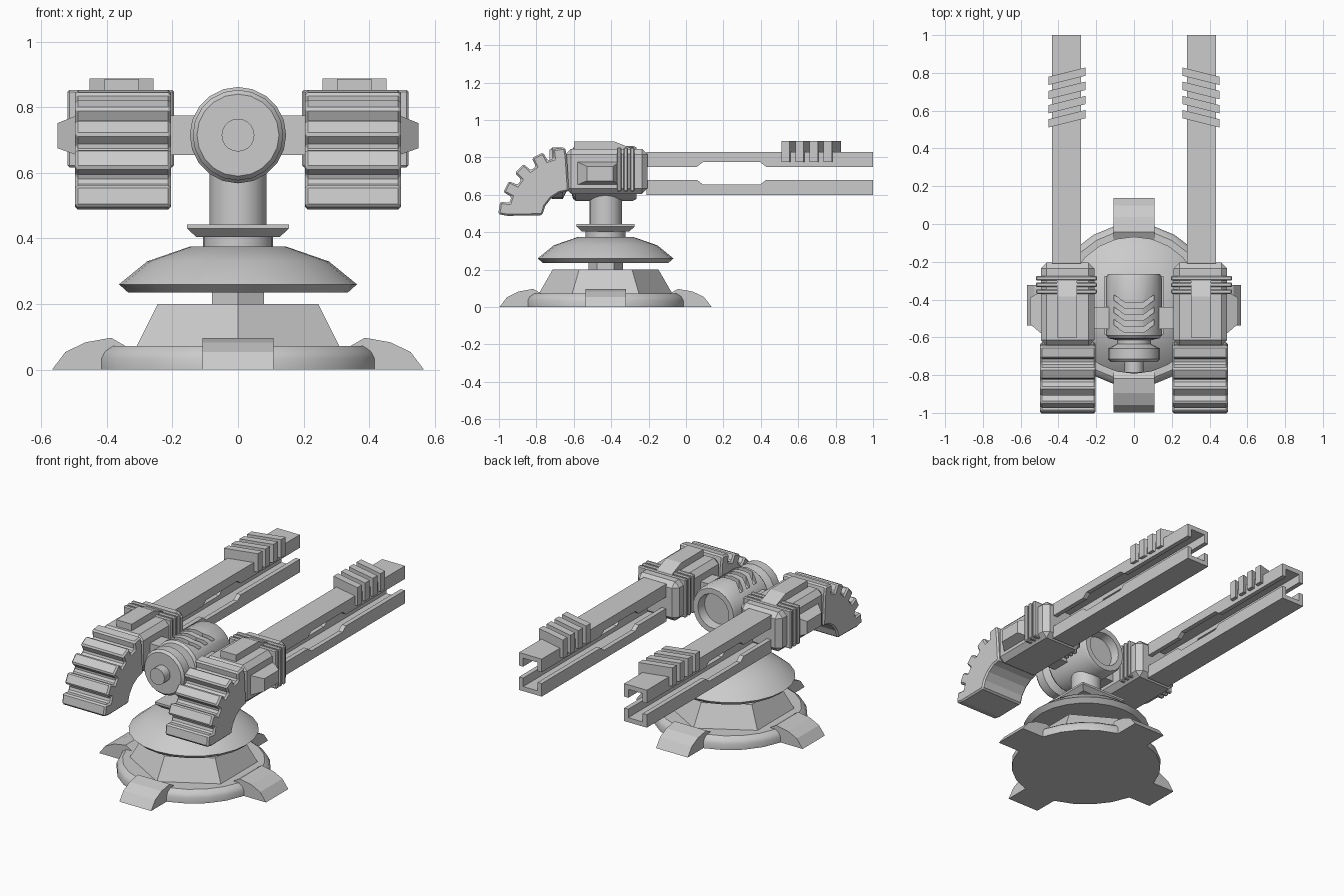
import bpy, bmesh, math
from mathutils import Matrix, Vector

if "Cube" in bpy.data.objects:
    bpy.data.objects.remove(bpy.data.objects["Cube"])

CY = -0.43   # y of the pedestal axis


def finish(name, bm, mirror=False, smooth=False, bevel=0):
    bmesh.ops.remove_doubles(bm, verts=bm.verts, dist=1e-5)
    bmesh.ops.recalc_face_normals(bm, faces=bm.faces)
    me = bpy.data.meshes.new(name)
    bm.to_mesh(me)
    bm.free()
    ob = bpy.data.objects.new(name, me)
    bpy.context.collection.objects.link(ob)
    if bevel:
        b = ob.modifiers.new("bevel", 'BEVEL')
        b.width, b.segments = bevel, 1
    if mirror:
        ob.modifiers.new("mirror", 'MIRROR')
    if smooth:
        bpy.ops.object.select_all(action='DESELECT')
        ob.select_set(True)
        bpy.context.view_layer.objects.active = ob
        bpy.ops.object.shade_smooth_by_angle(angle=math.radians(30))
    return ob


def prism(bm, pts, t0, t1, to3d):
    """Extrude a 2D outline from t0 to t1; to3d(a, b, t) places each point."""
    n = len(pts)
    lo = [bm.verts.new(to3d(a, b, t0)) for a, b in pts]
    hi = [bm.verts.new(to3d(a, b, t1)) for a, b in pts]
    bm.faces.new(lo)
    bm.faces.new(hi)
    for i in range(n):
        j = (i + 1) % n
        bm.faces.new((lo[i], lo[j], hi[j], hi[i]))


def box(bm, x0, x1, y0, y1, z0, z1):
    prism(bm, [(x0, y0), (x1, y0), (x1, y1), (x0, y1)], z0, z1,
          lambda a, b, t: (a, b, t))


def lathe(name, prof, seg, mat, smooth=True, phase=0.0):
    """Revolve (radius, height) points about local z, then place with mat."""
    bm = bmesh.new()
    rings = [[bm.verts.new(mat @ Vector((r * math.cos(phase + i * math.tau / seg),
                                         r * math.sin(phase + i * math.tau / seg), h)))
              for i in range(seg)] for r, h in prof]
    for a, b in zip(rings, rings[1:]):
        for i in range(seg):
            j = (i + 1) % seg
            bm.faces.new((a[i], a[j], b[j], b[i]))
    bm.faces.new(rings[0])
    bm.faces.new(rings[-1])
    return finish(name, bm, smooth=smooth)


def side(a, b, t):      # outline in y,z extruded along x
    return (t, a, b)


# pedestal
up = Matrix.Translation((0, CY, 0))
lathe("base_ring", [(.43, 0), (.43, .035), (.42, .055), (.397, .072)], 24, up)
lathe("base_cone", [(.358, .07), (.283, .2)], 6, up, False, math.pi / 2)
lathe("base_neck", [(.092, .19), (.092, .25)], 6, up, False, math.pi / 2)
lathe("turntable_dome", [(.335, .235), (.363, .26), (.277, .33), (.147, .375)], 24, up)
lathe("column_foot", [(.107, .37), (.107, .41)], 20, up)
q = math.sqrt(2)
lathe("column_collar", [(.128 * q, .405), (.155 * q, .43), (.155 * q, .443)], 4, up,
      False, math.pi / 4)
lathe("column", [(.087, .44), (.087, .65)], 20, up)

# four feet
bm = bmesh.new()
foot = [(.34, 0), (.34, .07), (.387, .097), (.466, .083), (.527, .053), (.567, 0)]
for k in range(4):
    m = up @ Matrix.Rotation(k * math.pi / 2, 4, 'Z')
    prism(bm, foot, -.108, .108, lambda a, b, t: m @ Vector((a, t, b)))
finish("feet", bm)

# central drum along y, with a lens recess at the rear
along = Matrix.Translation((0, 0, .715)) @ Matrix.Rotation(-math.pi / 2, 4, 'X')
drum = lathe("centre_drum", [
    (.05, -.785), (.05, -.73), (.125, -.73), (.138, -.715), (.138, -.66), (.09, -.635),
    (.09, -.615), (.135, -.605), (.147, -.59), (.147, -.285), (.138, -.265), (.105, -.265),
    (.098, -.32)], 20, along)

# chevron vents cut in the drum top
bm = bmesh.new()
for y in (-.40, -.465, -.53):
    prism(bm, [(-.105, y + .025), (-.05, y - .015), (.05, y - .015), (.105, y + .025),
               (.105, y - .005), (.05, y - .045), (-.05, y - .045), (-.105, y - .005)],
          .805, .95, lambda a, b, t: (a, b, t))
cut = finish("vent_cutter", bm)
cut.hide_render = True
cut.hide_set(True)
mod = drum.modifiers.new("vents", 'BOOLEAN')
mod.operation, mod.object, mod.solver = 'DIFFERENCE', cut, 'EXACT'

# cross axle
bm = bmesh.new()
box(bm, -.23, .23, -.555, -.44, .655, .775)
finish("axle", bm)

# gun housing
bm = bmesh.new()
box(bm, .21, .492, -.645, -.205, .605, .845)
finish("gun_housing", bm, True, bevel=.03)

# ribs around the housing
bm = bmesh.new()
for y in (-.358, -.322, -.287):
    box(bm, .195, .52, y - .012, y + .012, .617, .853)
finish("housing_ribs", bm, True, bevel=.006)

# block on top of the housing
bm = bmesh.new()
prism(bm, [(-.6, .83), (-.6, .886), (-.385, .886), (-.27, .84), (-.27, .83)],
      .302, .407, side)
finish("housing_top_block", bm, True)

# tapered pod on the outer side
bm = bmesh.new()
lo = [bm.verts.new((.48, y, z)) for y, z in
      ((-.59, .65), (-.35, .65), (-.35, .78), (-.59, .78))]
hi = [bm.verts.new((.55, y, z)) for y, z in
      ((-.53, .675), (-.39, .675), (-.39, .752), (-.53, .752))]
bm.faces.new(lo)
bm.faces.new(hi)
for i in range(4):
    j = (i + 1) % 4
    bm.faces.new((lo[i], lo[j], hi[j], hi[i]))
finish("side_pod", bm, True)

# curved tail with five cooling fins
pts = []


def polar(r, deg):
    a = math.radians(deg)
    return (-.62 + r * math.cos(a), .47 + r * math.sin(a))


for k in range(5):
    c = 99 + 18 * k
    pts += [polar(.335, c - 6), polar(.385, c - 5), polar(.385, c + 5), polar(.335, c + 6)]
pts += [polar(.15, d) for d in (172, 152, 132, 112, 92)]
bm = bmesh.new()
prism(bm, pts, .204, .497, side)
finish("finned_tail", bm, True, bevel=.009)

# rails: open channels with a notch in their side walls
for name, f in (("upper_rail", lambda d: .83 - d), ("lower_rail", lambda d: .6 + d)):
    bm = bmesh.new()
    wall = [(-.21, 0), (1, 0), (1, .08), (.428, .08), (.395, .054), (.092, .054),
            (.059, .08), (-.21, .08)]
    for x0, x1 in ((.28, .308), (.406, .434)):
        prism(bm, wall, x0, x1, lambda a, b, t: (t, a, f(b)))
    prism(bm, [(-.21, 0), (1, 0), (1, .028), (-.21, .028)], .308, .406,
          lambda a, b, t: (t, a, f(b)))
    finish(name, bm, True)

# slanted clamps straddling the upper rail
clamp = [(.257, .775), (.257, .888), (.453, .888), (.453, .775),
         (.432, .775), (.432, .828), (.282, .828), (.282, .775)]
bm = bmesh.new()
for k in range(4):
    y = .557 + .075 * k
    prism(bm, clamp, y - .022, y + .022, lambda a, b, t: (a, t - (a - .355) * .25, b))
finish("rail_clamps", bm, True)
